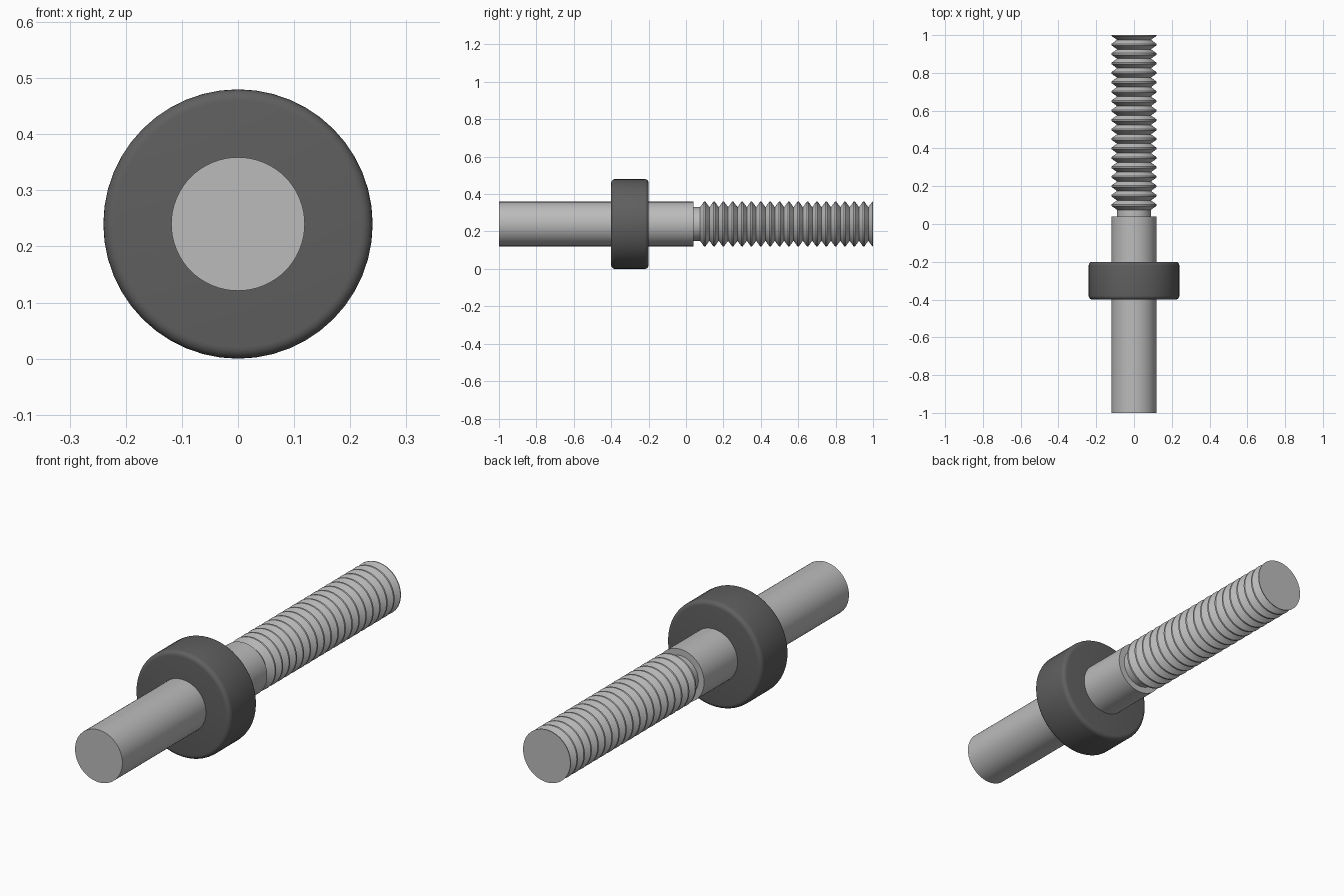
import bpy
import math

cube = bpy.data.objects.get("Cube")
if cube:
    bpy.data.objects.remove(cube)

AXIS_HEIGHT = 0.24
SHAFT_R, ROOT_R, COLLAR_R = 0.119, 0.09, 0.24


def make_material(name, value):
    mat = bpy.data.materials.new(name)
    mat.use_nodes = True
    colour = (value, value, value, 1)
    mat.diffuse_color = colour
    mat.node_tree.nodes["Principled BSDF"].inputs["Base Color"].default_value = colour
    return mat


def lathe(name, profile, mat, sides=64):
    """Turn (y, radius) points around the y axis and cap both ends."""
    verts, faces = [], []
    for y, r in profile:
        for i in range(sides):
            a = math.tau * i / sides
            verts.append((r * math.cos(a), y, r * math.sin(a)))
    for k in range(len(profile) - 1):
        for i in range(sides):
            j = (i + 1) % sides
            a, b = k * sides, (k + 1) * sides
            faces.append((a + i, b + i, b + j, a + j))
    faces.append(tuple(range(sides)))
    faces.append(tuple(reversed(range(len(verts) - sides, len(verts)))))
    mesh = bpy.data.meshes.new(name)
    mesh.from_pydata(verts, [], faces)
    mesh.materials.append(mat)
    obj = bpy.data.objects.new(name, mesh)
    obj.location.z = AXIS_HEIGHT
    bpy.context.collection.objects.link(obj)
    return obj


def shade(obj):
    bpy.ops.object.select_all(action="DESELECT")
    obj.select_set(True)
    bpy.context.view_layer.objects.active = obj
    bpy.ops.object.shade_smooth_by_angle(angle=math.radians(30))


steel = make_material("steel grey", 0.5)
rubber = make_material("dark grey", 0.115)

# Plain shaft
shade(lathe("plain_shaft", [(-1, SHAFT_R), (0.04, SHAFT_R)], steel))

# Threaded shaft: ridges at an even pitch, ending on a half ridge
pitch, ridges = 0.05, 19
thread = [(0.03, ROOT_R), (1 - pitch * (ridges - 0.5), ROOT_R)]
for k in reversed(range(ridges)):
    peak = 1 - pitch * k
    if k:
        thread += [(peak - 0.004, SHAFT_R), (peak + 0.004, SHAFT_R),
                   (peak + pitch / 2, ROOT_R)]
    else:
        thread += [(peak - 0.004, SHAFT_R), (peak, SHAFT_R)]
shade(lathe("threaded_shaft", thread, steel))

# Collar with rounded rims
bevel, steps = 0.02, 5
rim = [(bevel * (1 - math.cos(t)), COLLAR_R - bevel * (1 - math.sin(t)))
       for t in (math.pi / 2 * s / steps for s in range(steps + 1))]
collar = [(-0.4 + d, r) for d, r in rim] + [(-0.2 - d, r) for d, r in reversed(rim)]
shade(lathe("collar", collar, rubber, 48))
